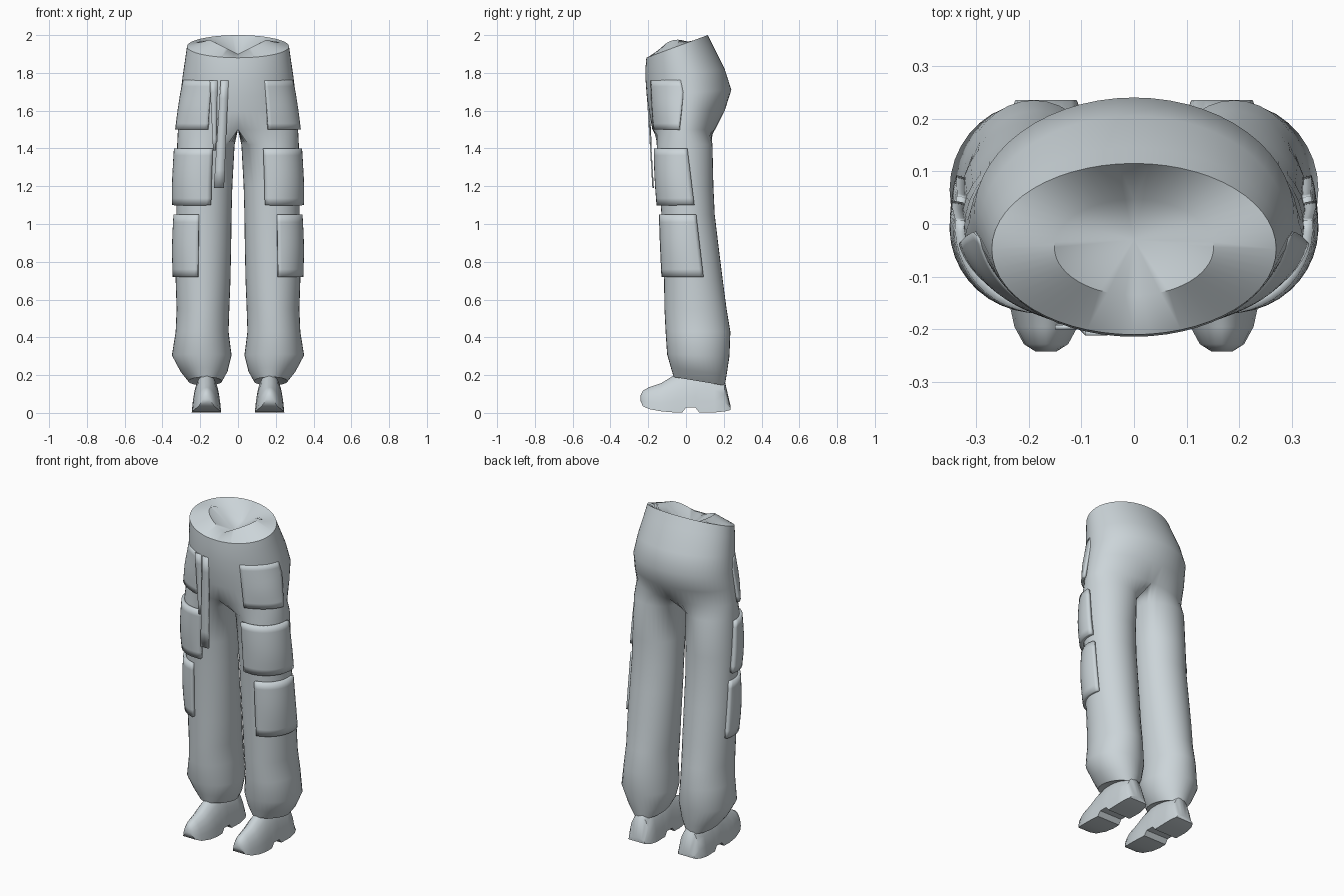
import bpy, bmesh
from math import sin, cos, pi, radians
from mathutils import Vector

cube = bpy.data.objects.get("Cube")
if cube:
    bpy.data.objects.remove(cube, do_unlink=True)

cloth = bpy.data.materials.new("pale grey cloth")
cloth.use_nodes = True
COLOUR = (0.60, 0.66, 0.69, 1)
cloth.diffuse_color = COLOUR
cloth.node_tree.nodes["Principled BSDF"].inputs["Base Color"].default_value = COLOUR


def loft(name, rows, closed=True, caps=False, mirror=True, thick=0, angle=50):
    """Skin a list of point rows, dropping faces on the mirror plane."""
    bm = bmesh.new()
    grid = [[bm.verts.new(p) for p in row] for row in rows]
    n = len(grid[0])
    for a, b in zip(grid, grid[1:]):
        for i in range(n if closed else n - 1):
            j = (i + 1) % n
            quad = (a[i], a[j], b[j], b[i])
            if not (mirror and all(abs(v.co.x) < 1e-5 for v in quad)):
                bm.faces.new(quad)
    if caps:
        bm.faces.new(grid[0])
        bm.faces.new(grid[-1])
    bmesh.ops.remove_doubles(bm, verts=bm.verts, dist=1e-5)
    loose = [v for v in bm.verts if not v.link_faces]
    bmesh.ops.delete(bm, geom=loose, context='VERTS')
    bmesh.ops.recalc_face_normals(bm, faces=bm.faces)
    me = bpy.data.meshes.new(name)
    bm.to_mesh(me)
    bm.free()
    me.materials.append(cloth)
    me.shade_smooth()
    me.set_sharp_from_angle(angle=radians(angle))
    ob = bpy.data.objects.new(name, me)
    bpy.context.collection.objects.link(ob)
    if thick:
        mod = ob.modifiers.new("thickness", 'SOLIDIFY')
        mod.thickness, mod.offset = thick, 0
    if mirror:
        mod = ob.modifiers.new("mirror", 'MIRROR')
        mod.use_clip = True
        mod.merge_threshold = 0.0005
    return ob


# Trouser rings: front z, back z, inner x, outer x, front y, back y
HIPS = [
    (1.88, 2.00, 0, .270, -.210, .115),
    (1.83, 1.94, 0, .278, -.214, .145),
    (1.76, 1.82, 0, .292, -.214, .205),
    (1.68, 1.71, 0, .304, -.208, .240),
    (1.60, 1.60, 0, .312, -.196, .205),
    (1.50, 1.50, 0, .318, -.178, .155),
]
LEGS = [
    (1.42, 1.42, .018, .322, -.155, .140),
    (1.20, 1.20, .030, .327, -.140, .145),
    (1.05, 1.05, .034, .326, -.130, .152),
    (0.90, 0.90, .036, .328, -.125, .170),
    (0.70, 0.70, .040, .330, -.116, .195),
    (0.55, 0.55, .046, .325, -.114, .215),
    (0.43, 0.43, .050, .330, -.108, .235),
    (0.31, 0.30, .034, .350, -.100, .230),
    (0.24, 0.20, .055, .305, -.080, .215),
    (0.19, 0.145, .085, .262, -.065, .205),
]
RINGS = HIPS + LEGS
SPLIT = 140   # beyond this angle the hip points lie on the centre line


def ring_point(ring, deg, out=0):
    zf, zb, xi, xo, yf, yb = ring
    ym, ry = (yf + yb) / 2, (yb - yf) / 2
    if xi == 0:
        if abs(deg) <= SPLIT:
            a = radians(deg * 90 / SPLIT)
            x, y = (xo + out) * cos(a), ym + (ry + out) * sin(a)
            if abs(deg) == SPLIT:
                x = 0
        else:
            side = (180 - abs(deg)) / (180 - SPLIT)
            x, y = 0, ym + ry * side * (1 if deg > 0 else -1)
    else:
        a = radians(deg)
        x = (xi + xo) / 2 + ((xo - xi) / 2 + out) * cos(a)
        y = ym + (ry + out) * sin(a)
    t = (y - yf) / (yb - yf)
    return Vector((x, y, zf + (zb - zf) * t))


def surface_point(z, deg, out):
    """Point on the trouser surface at a height, pushed outward."""
    for a, b in zip(RINGS, RINGS[1:]):
        p, q = ring_point(a, deg, out), ring_point(b, deg, out)
        if p.z >= z >= q.z:
            return p.lerp(q, (p.z - z) / (p.z - q.z))
    return q


# Trousers
angles = range(-170, 190, 10)
rows = [[ring_point(r, d) for d in angles] for r in RINGS]
loft("trousers", rows, angle=70)

# Hem underside
hem = rows[-1]
mid = sum(hem, Vector()) / len(hem)
loft("hem_underside", [hem, [mid + Vector((0, 0, .03))] * len(hem)])

# Folded lining inside the waist
rim = [ring_point(RINGS[0], d) for d in range(-SPLIT, SPLIT + 10, 10)]
fold = [Vector((p.x * .56, -.04 + (p.y + .04) * .56, 1.90 + p.x * .28)) for p in rim]
loft("waist_lining", [rim, fold, [Vector((0, -.03, 1.87))] * len(rim)], closed=False)


def pocket(name, top, bottom, start, end, skew, out_top, out_bottom, thick):
    rows, nz, na = [], 8, 14
    for i in range(nz + 1):
        v = i / nz
        row = []
        for j in range(na + 1):
            u = j / na
            puff = .008 * sin(pi * u) * sin(pi * v)
            out = out_top + (out_bottom - out_top) * v + puff
            deg = start + (end + skew * v - start) * u
            row.append(surface_point(top + (bottom - top) * v, deg, out))
        rows.append(row)
    loft(name, rows, closed=False, thick=thick)


pocket("thigh_pockets", 1.40, 1.10, -103, 5, 8, .006, .012, .022)
pocket("knee_pockets", 1.05, .72, -80, 16, 3, .005, .005, .022)
pocket("hip_pockets", 1.76, 1.50, -95, -12, 0, -.008, .010, .016)


# Hanging straps
def strap(name, top_x, bottom_x, top, bottom, y0, y1):
    rows = []
    for i in range(7):
        t = i / 6
        z, y = top + (bottom - top) * t, y0 + (y1 - y0) * t
        rows.append([Vector((a + (b - a) * t, y, z)) for a, b in zip(top_x, bottom_x)])
    loft(name, rows, closed=False, mirror=False, thick=.008)


strap("long_strap", (-.092, -.05), (-.128, -.074), 1.76, 1.19, -.208, -.174)
strap("short_strap", (-.15, -.108), (-.132, -.116), 1.76, 1.39, -.196, -.186)

# Shoes: y, half width, sole z, top z
SHOE = [
    (-.242, .020, .065, .090),
    (-.228, .042, .035, .118),
    (-.195, .060, .020, .136),
    (-.130, .074, .008, .158),
    (-.070, .078, .003, .195),
    (-.020, .076, .002, .215),
    (.000, .075, .028, .215),
    (.050, .075, .028, .215),
    (.070, .076, .002, .215),
    (.150, .078, .002, .210),
    (.205, .072, .008, .170),
    (.235, .058, .015, .040),
]


def shoe_section(y, w, lo, hi):
    # Flat sole with straight-leaning sides and a rounded top
    pts = [Vector((.167 - w, y, lo)), Vector((.167 + w, y, lo))]
    for i in range(9):
        a = pi * i / 8
        x = w * .92 * cos(a) * (1 - .18 * sin(a))
        pts.append(Vector((.167 + x, y, lo + (hi - lo) * (.3 + .7 * sin(a)))))
    return pts


loft("shoes", [shoe_section(*s) for s in SHOE], caps=True, angle=45)
